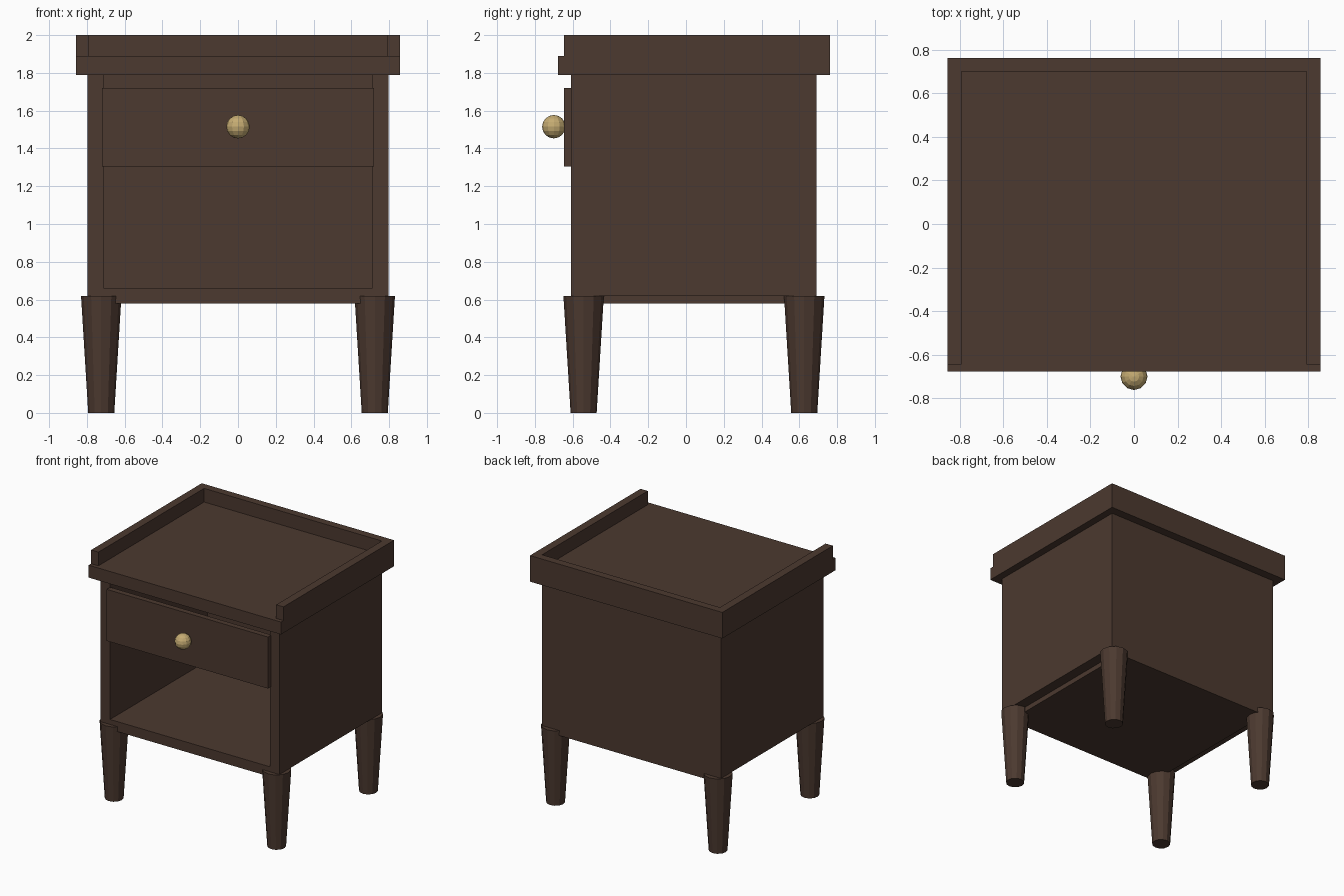
import bpy
from mathutils import Matrix
import bmesh

if "Cube" in bpy.data.objects:
    bpy.data.objects.remove(bpy.data.objects["Cube"])


def material(name, rgb):
    m = bpy.data.materials.new(name)
    m.diffuse_color = (*rgb, 1)
    m.use_nodes = True
    m.node_tree.nodes["Principled BSDF"].inputs["Base Color"].default_value = m.diffuse_color
    return m


wood = material("dark brown wood", (0.072, 0.041, 0.029))
brass = material("pale brass", (0.56, 0.41, 0.17))


def add_object(name, bm, mat):
    mesh = bpy.data.meshes.new(name)
    bm.to_mesh(mesh)
    bm.free()
    mesh.materials.append(mat)
    ob = bpy.data.objects.new(name, mesh)
    bpy.context.collection.objects.link(ob)
    return ob


def box(name, x, y, z, mat=wood):
    """Box from (min, max) ranges along each axis."""
    bm = bmesh.new()
    size = [r[1] - r[0] for r in (x, y, z)]
    mid = [(r[1] + r[0]) / 2 for r in (x, y, z)]
    bmesh.ops.create_cube(bm, size=1, matrix=Matrix.Translation(mid) @ Matrix.Diagonal((*size, 1)))
    return add_object(name, bm, mat)


# Cabinet: floor and back fitted between the two side panels
W, IN = 0.797, 0.713
FRONT, BACK = -0.61, 0.692
box("cabinet_floor", (-IN, IN), (FRONT, BACK), (0.58, 0.66))
box("back_panel", (-IN, IN), (BACK - 0.06, BACK), (0.66, 1.79))

# Top board with a raised rim on three sides
box("top_board", (-0.857, 0.857), (-0.677, 0.762), (1.79, 1.89))
box("back_rim", (-0.857, 0.857), (0.70, 0.762), (1.89, 2.0))
for side, s in (("left", -1), ("right", 1)):
    box(side + "_side_panel", sorted((s * IN, s * W)), (FRONT, BACK), (0.62, 1.79))
    box(side + "_rim", sorted((s * 0.792, s * 0.857)), (-0.645, 0.70), (1.89, 2.0))

# Drawer front and round knob
box("drawer_front", (-0.719, 0.719), (-0.645, -0.60), (1.305, 1.72))
bm = bmesh.new()
bmesh.ops.create_uvsphere(bm, u_segments=12, v_segments=8, radius=0.062,
                          matrix=Matrix.Translation((0, -0.70, 1.515)))
add_object("drawer_knob", bm, brass)

# Four tapered round legs
for end, y in (("front", -0.542), ("back", 0.626)):
    for side, x in (("left", -0.724), ("right", 0.724)):
        bm = bmesh.new()
        bmesh.ops.create_cone(bm, cap_ends=True, segments=12, radius1=0.069, radius2=0.107,
                              depth=0.62, matrix=Matrix.Translation((x, y, 0.31)))
        add_object(f"{end}_{side}_leg", bm, wood)
